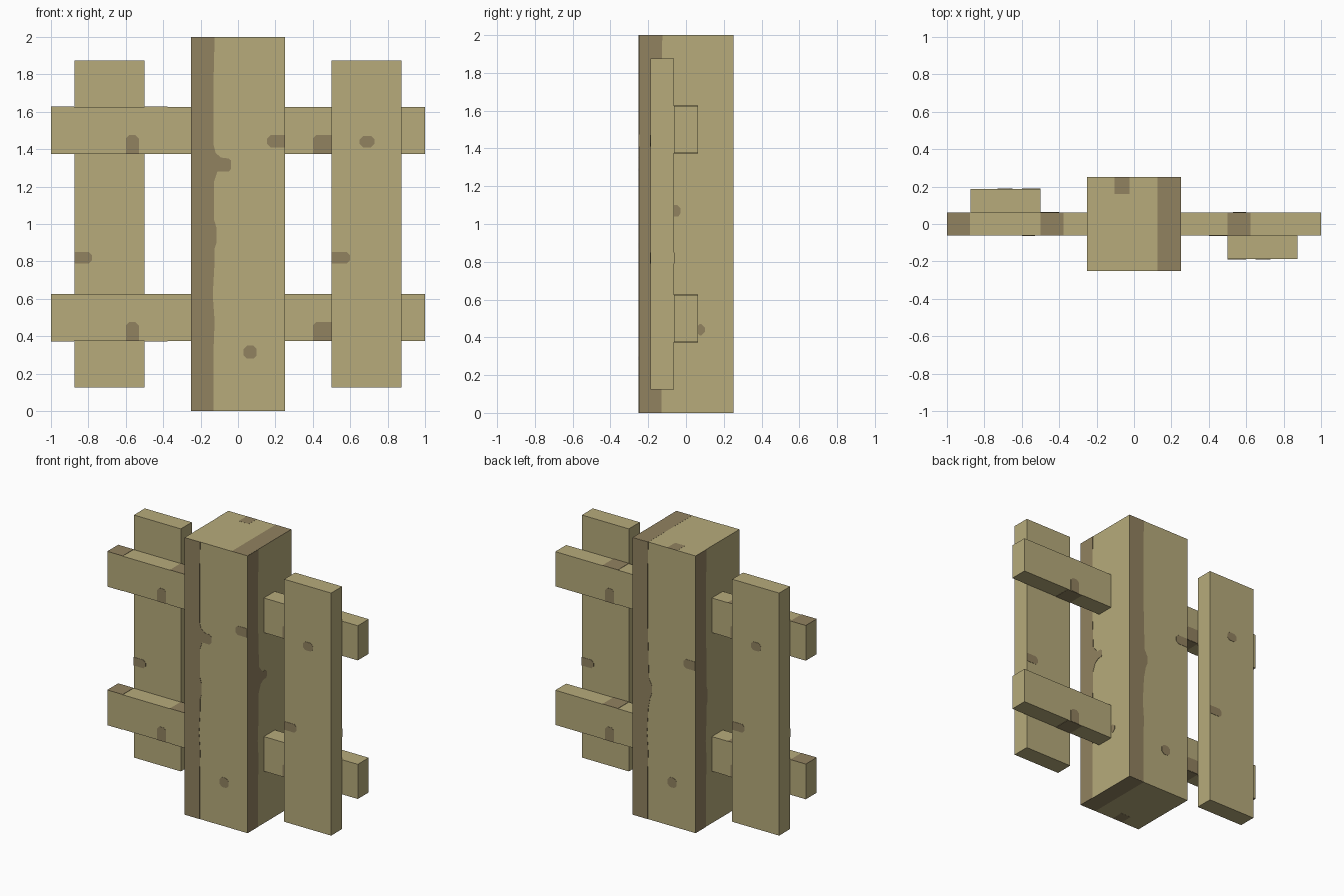
import bpy, bmesh, math
from mathutils import Matrix, Vector

cube = bpy.data.objects.get("Cube")
if cube:
    bpy.data.objects.remove(cube, do_unlink=True)


def make_material(name, rgb):
    """Flat material from an 8-bit sRGB colour."""
    lin = [((c / 255 + 0.055) / 1.055) ** 2.4 for c in rgb] + [1.0]
    m = bpy.data.materials.new(name)
    m.use_nodes = True
    m.diffuse_color = lin
    bsdf = m.node_tree.nodes["Principled BSDF"]
    bsdf.inputs["Base Color"].default_value = lin
    bsdf.inputs["Roughness"].default_value = 0.9
    return m


WOOD = make_material("pale_wood", (183, 171, 123))
GRAIN = make_material("dark_grain", (145, 130, 96))
T = 0.002  # plate thickness


def finish(bm, name, mat):
    bmesh.ops.recalc_face_normals(bm, faces=bm.faces)
    mesh = bpy.data.meshes.new(name)
    bm.to_mesh(mesh)
    bm.free()
    mesh.materials.append(mat)
    obj = bpy.data.objects.new(name, mesh)
    bpy.context.collection.objects.link(obj)
    return obj


def box(name, lo, hi, mat=WOOD):
    lo, hi = Vector(lo), Vector(hi)
    bm = bmesh.new()
    m = Matrix.Translation((lo + hi) / 2) @ Matrix.Diagonal((*(hi - lo), 1))
    bmesh.ops.create_cube(bm, size=1, matrix=m)
    return finish(bm, name, mat)


def plate(name, turn, depth, outline):
    """Thin grain plate on an upright face; turn 0 = front, 90 = +x, 180 = back."""
    bm = bmesh.new()
    face = bm.faces.new([bm.verts.new((x, -depth, z)) for x, z in outline])
    ext = bmesh.ops.extrude_face_region(bm, geom=[face])
    new = [g for g in ext["geom"] if isinstance(g, bmesh.types.BMVert)]
    bmesh.ops.translate(bm, verts=new, vec=(0, -T, 0))
    bmesh.ops.rotate(bm, verts=bm.verts, cent=(0, 0, 0),
                     matrix=Matrix.Rotation(math.radians(turn), 3, 'Z'))
    return finish(bm, name, GRAIN)


def knot(x0, x1, z0, z1, square=""):
    """Knot outline with clipped corners, square on the side where it meets an edge."""
    c = 0.018
    bl = 0 if "l" in square or "b" in square else c
    br = 0 if "r" in square or "b" in square else c
    tl = 0 if "l" in square else c
    tr = 0 if "r" in square else c
    pts = []
    for x, z, sx, sz, k, flip in ((x0, z0, 1, 1, bl, 0), (x1, z0, -1, 1, br, 1),
                                  (x1, z1, -1, -1, tr, 0), (x0, z1, 1, -1, tl, 1)):
        pair = [(x, z + sz * k), (x + sx * k, z)]
        if flip:
            pair.reverse()
        pts += pair if k else [(x, z)]
    return pts


# Post
box("post", (-0.25, -0.25, 0), (0.25, 0.25, 2))

# Rails, with cross-grain bands repeating along top and underside
for rail, z0 in (("lower_rail", 0.375), ("upper_rail", 1.375)):
    z1 = z0 + 0.25
    box(rail, (-1, -0.0625, z0), (1, 0.0625, z1))
    for x in (-1, -0.5, 0.5):
        for side, z in (("top", z1), ("bottom", z0 - T)):
            box(f"{rail}_{side}_band", (x, -0.0625, z), (x + 0.123, 0.0625, z + T), GRAIN)
    for turn in (0, 180):
        plate(rail + "_knot", turn, 0.0625, knot(-0.6, -0.53, z0, z0 + 0.1, "b"))
        plate(rail + "_knot", turn, 0.0625, knot(0.4, 0.5, z0, z0 + 0.1, "br"))

# Boards: one in front of the rails, one behind them
box("front_board", (0.5, -0.1875, 0.125), (0.875, -0.0625, 1.875))
box("back_board", (-0.875, 0.0625, 0.125), (-0.5, 0.1875, 1.875))
for turn in (0, 180):
    plate("board_outer_edge_knot", turn, 0.1875, knot(0.5, 0.6, 0.79, 0.85, "l"))
    plate("board_outer_knot", turn, 0.1875, knot(0.65, 0.73, 1.41, 1.47))
    plate("board_inner_edge_knot", turn, -0.0625, knot(-0.875, -0.78, 0.79, 0.85, "l"))

# Dark grain strip up the left edge of each post face
BOTTOM = [(-0.13, 0), (-0.13, 0.35), (-0.125, 0.48), (-0.135, 0.62), (-0.125, 0.8)]
BULGE = [(-0.125, 0.87), (-0.115, 0.9), (-0.115, 0.98), (-0.127, 1.02)]
ARM = [(-0.127, 1.23), (-0.11, 1.28), (-0.05, 1.28), (-0.037, 1.295),
       (-0.037, 1.34), (-0.05, 1.35), (-0.09, 1.355), (-0.12, 1.38)]
POINT = [(-0.125, 0.96), (-0.1, 1.02), (-0.07, 1.04), (-0.04, 1.04), (-0.03, 1.055),
         (-0.03, 1.085), (-0.045, 1.1), (-0.08, 1.1), (-0.12, 1.15)]
WIDE = [(-0.11, 0.88), (-0.095, 0.92), (-0.095, 0.97), (-0.12, 1.02)]
TOP = [(-0.13, 1.42), (-0.13, 1.8), (-0.125, 2)]
for face, turn, middle in (("front", 0, BULGE + ARM), ("left", 90, POINT),
                           ("back", 180, WIDE), ("right", 270, BULGE)):
    outline = [(-0.25, 0)] + BOTTOM + middle + TOP + [(-0.25, 2)]
    plate(f"post_{face}_grain", turn, 0.25, outline)

# Post knots
for turn, z in ((0, 1.41), (180, 1.17)):
    plate("post_low_knot", turn, 0.25, knot(0.03, 0.1, 0.28, 0.35))
    plate("post_edge_knot", turn, 0.25, knot(0.155, 0.25, z, z + 0.065, "r"))
for turn in (90, 270):
    plate("post_side_knot", turn, 0.25, knot(0.055, 0.1, 0.41, 0.47))

# Grain on the post's end faces
for end, z, y in (("top", 2 - T, 0.16), ("bottom", 0, -0.25)):
    lift = T / 4 if end == "top" else -T / 4
    box(f"post_{end}_grain", (0.125, -0.25, z + lift), (0.25, 0.25, z + T + lift), GRAIN)
    box(f"post_{end}_knot", (-0.105, y, z + lift), (-0.025, y + 0.09, z + T + lift), GRAIN)
